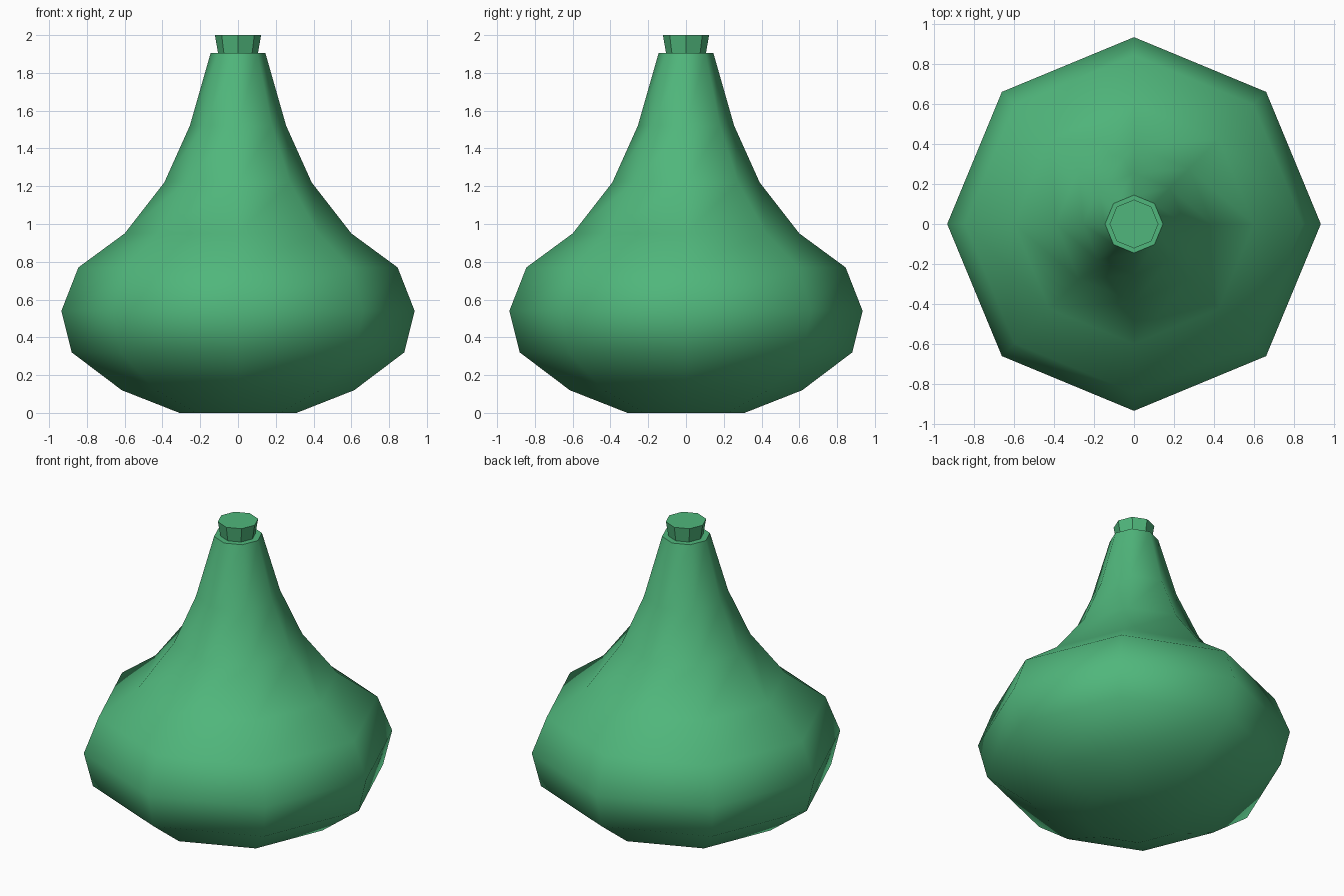
import bpy, bmesh, math

if "Cube" in bpy.data.objects:
    bpy.data.objects.remove(bpy.data.objects["Cube"])

SIDES = 8
green = bpy.data.materials.new("green")
green.diffuse_color = (0.08, 0.47, 0.20, 1)
green.use_nodes = True
green.node_tree.nodes["Principled BSDF"].inputs["Base Color"].default_value = green.diffuse_color


def lathe(name, profile):
    """Closed octagonal solid from (radius, height) pairs, bottom to top."""
    bm = bmesh.new()
    rings = [[bm.verts.new((r * math.cos(2 * math.pi * i / SIDES),
                            r * math.sin(2 * math.pi * i / SIDES), z))
              for i in range(SIDES)] for r, z in profile]
    for low, high in zip(rings, rings[1:]):
        for i in range(SIDES):
            j = (i + 1) % SIDES
            bm.faces.new((low[i], low[j], high[j], high[i]))
    bm.faces.new(rings[0][::-1])
    bm.faces.new(rings[-1])
    mesh = bpy.data.meshes.new(name)
    bm.to_mesh(mesh)
    bm.free()
    mesh.materials.append(green)
    obj = bpy.data.objects.new(name, mesh)
    bpy.context.collection.objects.link(obj)
    return obj


# Round-bellied flask, smooth with a sharp rim
flask = lathe("flask_body", [
    (0.31, 0.0), (0.615, 0.12), (0.88, 0.32), (0.935, 0.54), (0.845, 0.77),
    (0.60, 0.95), (0.39, 1.22), (0.255, 1.52), (0.145, 1.905)])
bpy.context.view_layer.objects.active = flask
flask.select_set(True)
bpy.ops.object.shade_smooth_by_angle(angle=math.radians(60))

# Flat-sided stopper, slightly sunk into the neck
lathe("stopper", [(0.10, 1.87), (0.122, 2.0)])
